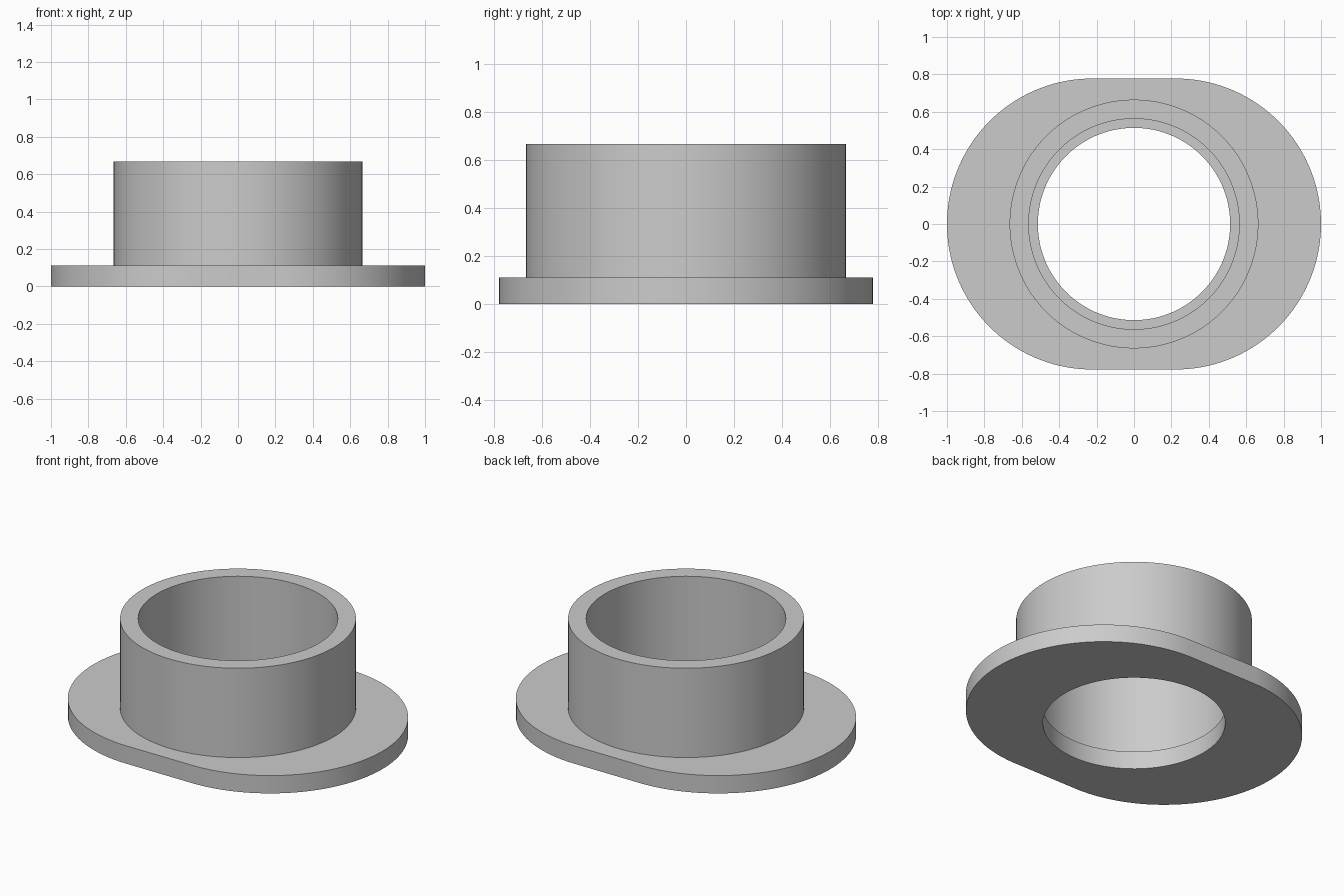
import bpy, bmesh, math

cube = bpy.data.objects.get("Cube")
if cube:
    bpy.data.objects.remove(cube, do_unlink=True)

SEGMENTS = 128
FLANGE_TOP, TUBE_TOP = 0.111, 0.667
FLANGE_R, TUBE_R, BORE_R, HOLE_R = 0.778, 0.665, 0.563, 0.514
STRETCH = 0.222  # half length of the flange's straight edges

grey = bpy.data.materials.new("plain grey")
grey.use_nodes = True
colour = (0.6, 0.6, 0.6, 1)
grey.diffuse_color = colour
grey.node_tree.nodes["Principled BSDF"].inputs["Base Color"].default_value = colour


def loop(bm, radius, z, stretch=0):
    """Ring of vertices, its halves pulled apart along x by stretch."""
    ring = []
    for i in range(SEGMENTS):
        a = math.tau * (i + 0.5) / SEGMENTS
        x = radius * math.cos(a)
        ring.append(bm.verts.new((x + math.copysign(stretch, x), radius * math.sin(a), z)))
    return ring


# Cross-section walked from the flange rim, up the tube and down the bore
section = [
    (FLANGE_R, 0, STRETCH),
    (FLANGE_R, FLANGE_TOP, STRETCH),
    (TUBE_R, FLANGE_TOP),
    (TUBE_R, TUBE_TOP),
    (BORE_R, TUBE_TOP),
    (BORE_R, FLANGE_TOP),
    (HOLE_R, FLANGE_TOP),
    (HOLE_R, 0),
]
bm = bmesh.new()
rings = [loop(bm, *point) for point in section]
for low, high in zip(rings, rings[1:] + rings[:1]):
    for i in range(SEGMENTS):
        j = (i + 1) % SEGMENTS
        bm.faces.new((low[i], low[j], high[j], high[i]))
bmesh.ops.recalc_face_normals(bm, faces=bm.faces)

mesh = bpy.data.meshes.new("flanged_bushing")
bm.to_mesh(mesh)
bm.free()
mesh.materials.append(grey)
bushing = bpy.data.objects.new("flanged_bushing", mesh)
bpy.context.collection.objects.link(bushing)

# Smooth round walls, crisp rims
bpy.ops.object.select_all(action="DESELECT")
bushing.select_set(True)
bpy.context.view_layer.objects.active = bushing
bpy.ops.object.shade_smooth_by_angle(angle=math.radians(30))
